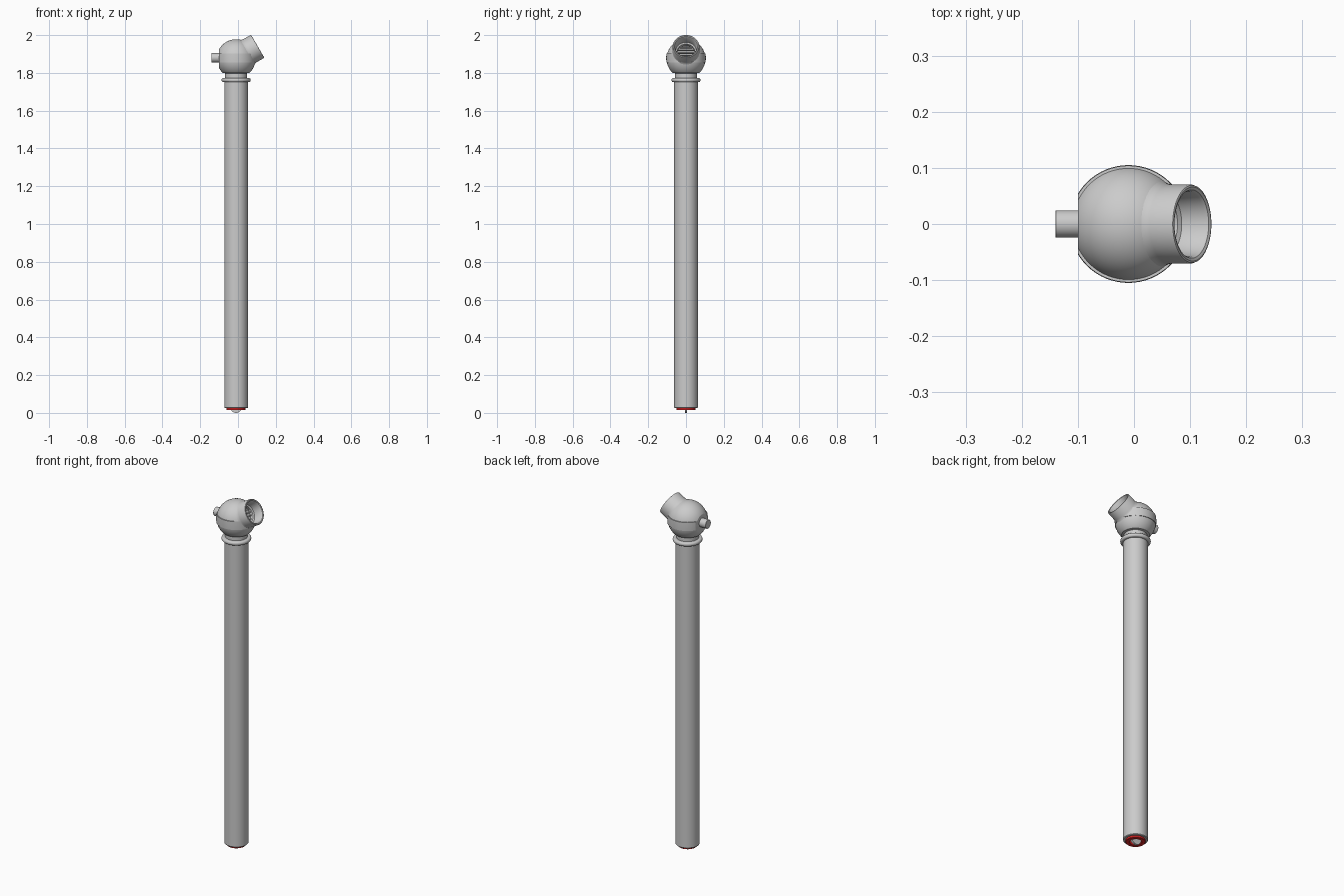
import bpy, bmesh, math
from mathutils import Matrix, Vector

if "Cube" in bpy.data.objects:
    bpy.data.objects.remove(bpy.data.objects["Cube"])

CX, CZ, R = -0.01, 1.875, 0.104      # probe axis and ball centre
TILT = Matrix.Rotation(math.radians(60), 4, 'Y')
HEAD = Matrix.Translation((CX, 0, CZ))


def finish(ob, color=None):
    bpy.ops.object.select_all(action='DESELECT')
    ob.select_set(True)
    bpy.context.view_layer.objects.active = ob
    bpy.ops.object.shade_smooth_by_angle(angle=math.radians(32))
    if color:
        mat = bpy.data.materials.new(ob.name)
        mat.diffuse_color = color
        mat.use_nodes = True
        mat.node_tree.nodes["Principled BSDF"].inputs["Base Color"].default_value = mat.diffuse_color
        ob.data.materials.append(mat)
    return ob


def lathe(name, prof, mat=Matrix(), closed=False, color=None, seg=64):
    """Spin an (r, z) profile around z, then place it with mat."""
    bm = bmesh.new()
    vs = [bm.verts.new((r, 0, z)) for r, z in prof]
    pairs = list(zip(vs, vs[1:])) + ([(vs[-1], vs[0])] if closed else [])
    es = [bm.edges.new(p) for p in pairs]
    bmesh.ops.spin(bm, geom=vs + es, cent=(0, 0, 0), axis=(0, 0, 1),
                   angle=2 * math.pi, steps=seg, use_duplicate=False)
    bmesh.ops.remove_doubles(bm, verts=bm.verts, dist=1e-5)
    bmesh.ops.recalc_face_normals(bm, faces=bm.faces)
    bm.transform(mat)
    me = bpy.data.meshes.new(name)
    bm.to_mesh(me)
    bm.free()
    ob = bpy.data.objects.new(name, me)
    bpy.context.collection.objects.link(ob)
    return finish(ob, color)


def box(name, loc, size, mat=Matrix()):
    bm = bmesh.new()
    bmesh.ops.create_cube(bm, size=1, matrix=mat @ Matrix.Translation(loc)
                          @ Matrix.Diagonal((*size, 1)))
    me = bpy.data.meshes.new(name)
    bm.to_mesh(me)
    bm.free()
    ob = bpy.data.objects.new(name, me)
    bpy.context.collection.objects.link(ob)
    return ob


def cut(ob, cutter):
    m = ob.modifiers.new('cut', 'BOOLEAN')
    m.operation, m.solver, m.object = 'DIFFERENCE', 'EXACT', cutter
    bpy.context.view_layer.objects.active = ob
    bpy.ops.object.modifier_apply(modifier=m.name)
    bpy.data.objects.remove(cutter)


axis = Matrix.Translation((CX, 0, 0))

# long tube, hollow at the lower end
lathe('probe_tube', [(0, 0.05), (0.048, 0.05), (0.048, 0.025), (0.06, 0.025),
                     (0.0625, 0.028), (0.0625, 1.752), (0, 1.752)], axis)

# rounded collar
arc = [(0.068 + 0.009 * math.cos(a), 1.762 + 0.011 * math.sin(a))
       for a in [math.radians(-90 + 180 * i / 10) for i in range(11)]]
lathe('collar', [(0, 1.751)] + arc + [(0, 1.773)], axis)

# neck
lathe('neck', [(0, 1.76), (0.058, 1.76), (0.058, 1.80), (0, 1.81)], axis)

# ball head with a raised middle band
lo, hi = -0.02, 0.028
r_in = R - 0.001
a0, a1 = math.asin(-0.075 / r_in), math.asin(lo / r_in)
a2, a3 = math.asin(hi / r_in), math.pi / 2
low = [(r_in * math.cos(a), r_in * math.sin(a))
       for a in [a0 + (a1 - a0) * i / 10 for i in range(11)]]
top = [(r_in * math.cos(a), r_in * math.sin(a))
       for a in [a2 + (a3 - a2) * i / 18 for i in range(18)]]
band = [(R, lo), (R + 0.001, 0.004), (R, hi)]
ball = lathe('ball_head', [(0, -0.077), (0.058, -0.077)] + low + band + top + [(0, r_in)], HEAD)
cut(ball, box('flat_cutter', (-0.19, 0, 0), (0.2, 0.4, 0.4), HEAD))
cut(ball, lathe('bore_cutter', [(0, 0.045), (0.062, 0.045), (0.062, 0.2), (0, 0.2)],
                HEAD @ TILT))
finish(ball)

# tilted nozzle with rounded rim and stepped bore
lathe('nozzle', [(0.078, 0.066), (0.073, 0.074), (0.0705, 0.084), (0.0705, 0.127),
                 (0.069, 0.131), (0.066, 0.132), (0.061, 0.130), (0.058, 0.125),
                 (0.055, 0.078), (0.047, 0.074), (0.047, 0.055), (0, 0.055),
                 (0, 0.046), (0.06, 0.046)], HEAD @ TILT)

# slats at the bottom of the bore
for i in range(-2, 3):
    x = i * 0.017
    box('bore_slat', (x, 0, 0.06), (0.005, 2 * math.sqrt(0.047**2 - x * x), 0.012),
        HEAD @ TILT)

# side stub on the flat
lathe('side_stub', [(0, 0), (0.0245, 0), (0.0245, 0.048), (0.0235, 0.049), (0, 0.049)],
      Matrix.Translation((-0.091, 0, 1.88)) @ Matrix.Rotation(math.radians(-90), 4, 'Y'))

# red ring and tip blade at the lower end
lathe('tip_ring', [(0.03, 0.05), (0.03, 0.016), (0.032, 0.014), (0.048, 0.014),
                   (0.05, 0.016), (0.05, 0.05)], axis, True, (0.8, 0.02, 0.02, 1))
lathe('tip_blade', [(0, -0.006), (0.03, -0.006), (0.03, 0.006), (0, 0.006)],
      Matrix.Translation((CX, 0, 0.03)) @ Matrix.Rotation(math.radians(90), 4, 'X'))
